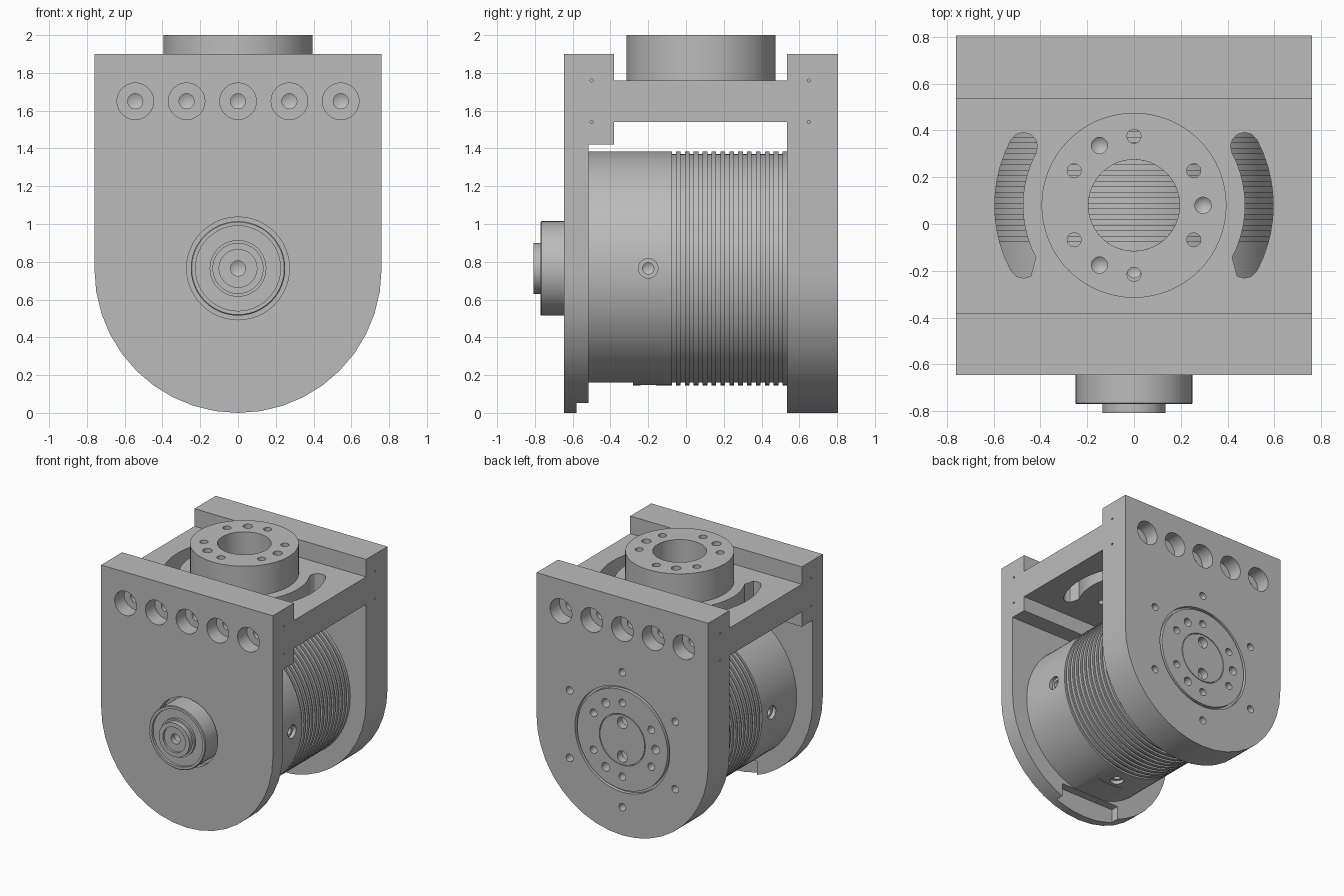
import bpy, bmesh, math
from mathutils import Vector

old = bpy.data.objects.get("Cube")
if old:
    bpy.data.objects.remove(old, do_unlink=True)

grey = bpy.data.materials.new("machined_grey")
grey.use_nodes = True
GREY = (0.5, 0.5, 0.5, 1)
grey.diffuse_color = GREY
grey.node_tree.nodes["Principled BSDF"].inputs["Base Color"].default_value = GREY

X, Y, Z = Vector((1, 0, 0)), Vector((0, 1, 0)), Vector((0, 0, 1))
AXLE = 0.765          # height of the motor axis
HUB_Y = 0.08          # depth of the top flange axis


def spin(bm, profile, centre, axis, n=32):
    """Revolve (radius, distance along axis) points around an axis."""
    turn = Z.rotation_difference(axis)
    rings = []
    for r, h in profile:
        count = n if r > 0 else 1
        rings.append([bm.verts.new(Vector(centre) + turn @ Vector(
            (r * math.cos(math.tau * i / n), r * math.sin(math.tau * i / n), h)))
            for i in range(count)])
    pairs = list(zip(rings, rings[1:]))
    if profile[0][0] > 0:
        pairs.append((rings[-1], rings[0]))
    for a, b in pairs:
        for i in range(n):
            quad = [a[i % len(a)], a[(i + 1) % len(a)], b[(i + 1) % len(b)], b[i % len(b)]]
            bm.faces.new(list(dict.fromkeys(quad)))


def prism(bm, outline, push):
    """Extrude a closed outline along a vector."""
    face = bm.faces.new([bm.verts.new(p) for p in outline])
    grown = bmesh.ops.extrude_face_region(bm, geom=[face])["geom"]
    bmesh.ops.translate(bm, vec=push, verts=[v for v in grown if isinstance(v, bmesh.types.BMVert)])


def box(bm, lo, hi):
    prism(bm, [(lo[0], lo[1], lo[2]), (hi[0], lo[1], lo[2]),
               (hi[0], hi[1], lo[2]), (lo[0], hi[1], lo[2])], Z * (hi[2] - lo[2]))


def hole(bm, centre, axis, r, depth, cone=0.0, n=20):
    """Drill inward against the outward axis."""
    spin(bm, [(0, 0.01), (r, 0.01), (r, -depth), (0, -depth - cone)], centre, axis, n)


def make(name, bm):
    bmesh.ops.recalc_face_normals(bm, faces=bm.faces)
    mesh = bpy.data.meshes.new(name)
    bm.to_mesh(mesh)
    bm.free()
    obj = bpy.data.objects.new(name, mesh)
    mesh.materials.append(grey)
    bpy.context.collection.objects.link(obj)
    return obj


def select(obj):
    bpy.ops.object.select_all(action="DESELECT")
    obj.select_set(True)
    bpy.context.view_layer.objects.active = obj


def carve(obj, tool, operation="DIFFERENCE"):
    tool.hide_render = True
    select(obj)
    mod = obj.modifiers.new("carve", "BOOLEAN")
    mod.operation, mod.solver, mod.object = operation, "EXACT", tool
    bpy.ops.object.modifier_apply(modifier=mod.name)


def discard(*tools):
    for tool in tools:
        bpy.data.objects.remove(tool, do_unlink=True)


def bolt_circle(bm, centre, axis, side, up, depth):
    """Six straight holes and three conical ones on one circle."""
    for deg in range(30, 390, 60):
        a = math.radians(deg)
        hole(bm, centre + 0.295 * (side * math.cos(a) + up * math.sin(a)), axis, 0.03, depth)
    for deg in (0, 120, 240):
        a = math.radians(deg)
        hole(bm, centre + 0.295 * (side * math.cos(a) + up * math.sin(a)), axis, 0.035, 0.08, 0.03)


# Yoke: U-shaped side profile intersected with the arched outline
bm = bmesh.new()
section = [(-0.645, -0.1), (-0.515, -0.1), (-0.515, 1.42), (-0.38, 1.42), (-0.38, 1.54),
           (0.535, 1.54), (0.535, -0.1), (0.805, -0.1), (0.805, 2), (0.535, 2),
           (0.535, 1.76), (-0.38, 1.76), (-0.38, 2), (-0.645, 2)]
prism(bm, [(-0.9, y, z) for y, z in section], X * 1.8)
yoke = make("yoke_frame", bm)
bm = bmesh.new()
arch = [(-0.76 * math.cos(math.pi * i / 20), -1, 0.76 - 0.76 * math.sin(math.pi * i / 20))
        for i in range(21)]
prism(bm, arch + [(0.76, -1, 1.9), (-0.76, -1, 1.9)], Y * 2)
outline = make("arch_outline", bm)
carve(yoke, outline, "INTERSECT")

# Yoke holes: counterbores, bridge bore, curved slots, pin holes, cable notch
bm = bmesh.new()
for i in range(-2, 3):
    for y, axis in ((-0.645, -Y), (0.805, Y)):
        spin(bm, [(0, 0.01), (0.097, 0.01), (0.097, -0.12), (0.04, -0.12),
                  (0.04, -0.2), (0, -0.22)], (i * 0.272, y, 1.65), axis, 24)
spin(bm, [(0, 1.5), (0.195, 1.5), (0.195, 1.8), (0, 1.8)], (0, HUB_Y, 0), Z, 48)
for side in (-1, 1):
    path = []
    for k in range(11):
        a = math.radians(-28 + 5.6 * k)
        path.append((0.595 * math.cos(a), 0.595 * math.sin(a)))
    for centre, start in ((28, 28), (-28, 208)):
        c = math.radians(centre)
        if centre < 0:
            path += [(0.475 * math.cos(math.radians(28 - 5.6 * k)),
                      0.475 * math.sin(math.radians(28 - 5.6 * k))) for k in range(11)]
        for k in range(1, 6):
            a = math.radians(start + 30 * k)
            path.append((0.535 * math.cos(c) + 0.06 * math.cos(a),
                         0.535 * math.sin(c) + 0.06 * math.sin(a)))
    prism(bm, [(side * x, HUB_Y + y, 1.5) for x, y in path], Z * 0.3)
    for y in (-0.5, 0.65):
        for z in (1.54, 1.76):
            hole(bm, (side * 0.76, y, z), X * side, 0.008, 0.03, n=8)
box(bm, (-0.27, -0.58, -0.1), (0.27, -0.4, 0.16))
spin(bm, [(0, 0.01), (0.272, 0.01), (0.272, -0.06), (0, -0.06)], (0, -0.645, AXLE), -Y, 48)

# Output face on the back of the yoke
back = Vector((0, 0.805, AXLE))
spin(bm, [(0.4, 0.01), (0.42, 0.01), (0.42, -0.03), (0.4, -0.03)], back, Y, 48)
spin(bm, [(0.198, 0.01), (0.204, 0.01), (0.204, -0.01), (0.198, -0.01)], back, Y, 40)
bolt_circle(bm, back, Y, -X, Z, 0.1)
for s in (-1, 1):
    hole(bm, back + Z * s * 0.135, Y, 0.045, 0.06, 0.02)
for i in range(6):
    a = math.radians(30 + 60 * i)
    hole(bm, back + 0.54 * Vector((math.cos(a), 0, math.sin(a))), Y, 0.03, 0.08, 0.02)
cuts = make("yoke_cutter", bm)
carve(yoke, cuts)

# Top flange with its bolt circle, drilled on through the bridge
bm = bmesh.new()
spin(bm, [(0.195, 1.76), (0.395, 1.76), (0.395, 2), (0.195, 2)], (0, HUB_Y, 0), Z, 64)
flange = make("top_flange", bm)
bm = bmesh.new()
bolt_circle(bm, Vector((0, HUB_Y, 2)), Z, X, Y, 0.5)
drill = make("flange_cutter", bm)
carve(flange, drill)
carve(yoke, drill)
discard(outline, cuts, drill)

# Motor body: plain barrel followed by cooling ribs
bm = bmesh.new()
profile = [(0, -0.53), (0.62, -0.53)]
for i in range(13):
    y = -0.075 + i * 0.047
    profile += [(0.62, y), (0.605, y), (0.605, y + 0.022), (0.62, y + 0.022)]
profile += [(0.62, 0.545), (0, 0.545)]
spin(bm, profile, (0, 0, AXLE), Y, 72)
motor = make("motor_body", bm)
bm = bmesh.new()
for axis in (X, -X, Z, -Z):
    spin(bm, [(0, 0.05), (0.052, 0.05), (0.052, -0.03), (0.03, -0.03), (0.03, -0.1), (0, -0.12)],
         Vector((0, -0.2, AXLE)) + axis * 0.62, axis, 20)
box(bm, (-0.3, -0.6, 0), (0.3, -0.28, 0.162))
cuts = make("motor_cutter", bm)
carve(motor, cuts)
discard(cuts)

# Stepped shaft end on the front
bm = bmesh.new()
spin(bm, [(0, -0.06), (0.25, -0.06), (0.25, 0.12), (0.245, 0.125), (0.225, 0.125),
          (0.225, 0.105), (0.15, 0.105), (0.15, 0.125), (0.135, 0.125), (0.135, 0.163),
          (0.1, 0.163), (0.1, 0.145), (0.04, 0.145), (0.04, 0.1), (0, 0.08)],
     (0, -0.645, AXLE), -Y, 48)
shaft = make("front_shaft", bm)

for part in (yoke, flange, motor, shaft):
    select(part)
    bpy.ops.object.shade_smooth_by_angle(angle=math.radians(30))
